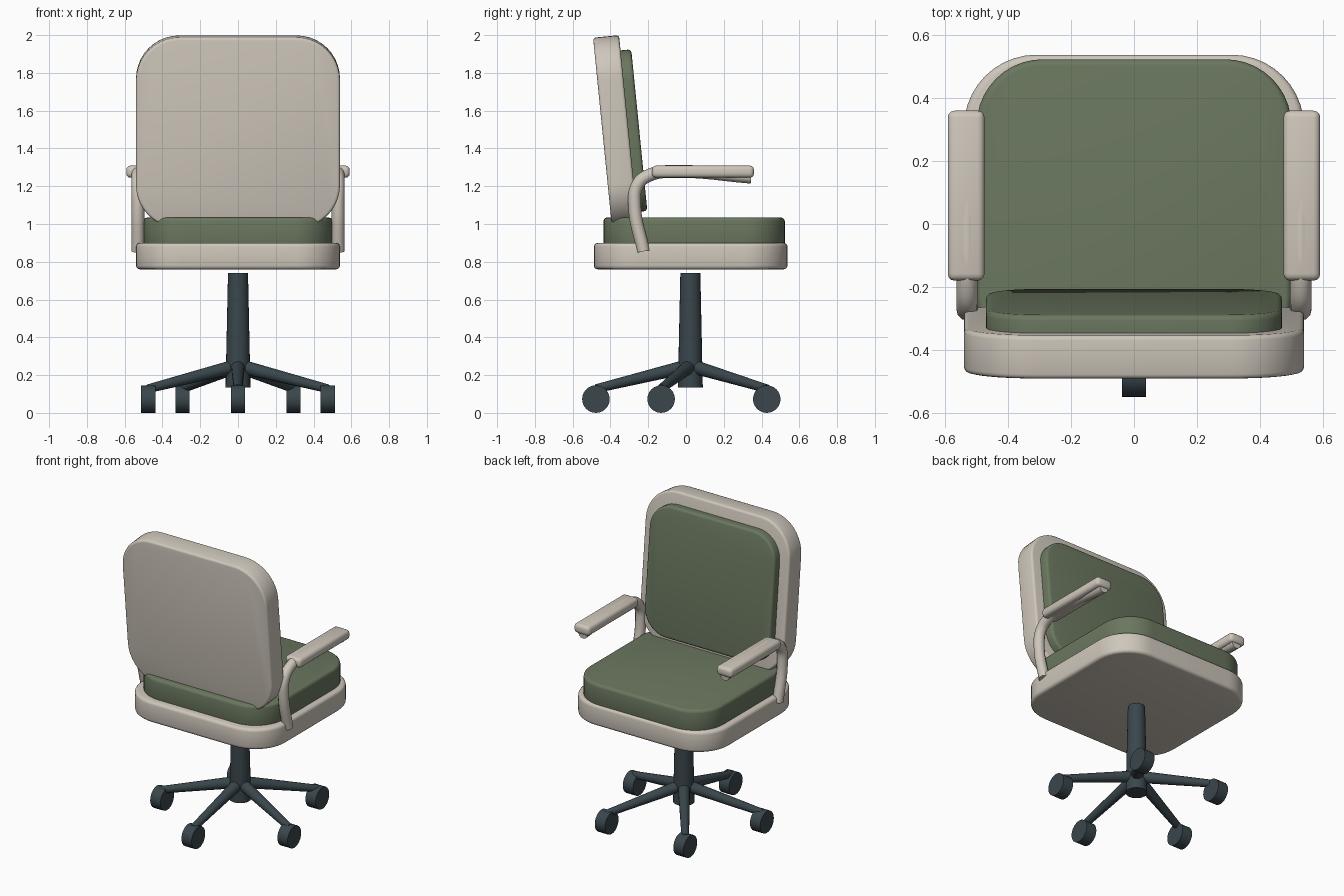
import bpy, bmesh, math
from mathutils import Vector

if "Cube" in bpy.data.objects:
    bpy.data.objects.remove(bpy.data.objects["Cube"])


def material(name, rgb):
    m = bpy.data.materials.new(name)
    m.diffuse_color = (*rgb, 1)
    m.use_nodes = True
    m.node_tree.nodes["Principled BSDF"].inputs["Base Color"].default_value = m.diffuse_color
    return m


CREAM = material("cream shell", (0.62, 0.57, 0.50))
GREEN = material("green fabric", (0.145, 0.185, 0.115))
DARK = material("dark metal", (0.042, 0.062, 0.072))


def finish(name, bm, mat, angle=35):
    bmesh.ops.recalc_face_normals(bm, faces=bm.faces)
    me = bpy.data.meshes.new(name)
    bm.to_mesh(me)
    bm.free()
    for p in me.polygons:
        p.use_smooth = True
    me.set_sharp_from_angle(angle=math.radians(angle))
    me.materials.append(mat)
    ob = bpy.data.objects.new(name, me)
    bpy.context.collection.objects.link(ob)
    return ob


def slab(name, mat, w, h, t, r, bevel, loc, tilt=0.0, steps=10):
    """Rounded rectangle w x h, thickness t, with softened rims."""
    bm = bmesh.new()
    pts = []
    for k, (sx, sy) in enumerate([(1, 1), (-1, 1), (-1, -1), (1, -1)]):
        for i in range(steps + 1):
            a = math.pi / 2 * (k + i / steps)
            pts.append((sx * (w / 2 - r) + r * math.cos(a),
                        sy * (h / 2 - r) + r * math.sin(a), -t / 2))
    face = bm.faces.new([bm.verts.new(p) for p in pts])
    ext = bmesh.ops.extrude_face_region(bm, geom=[face], use_keep_orig=True)
    bmesh.ops.translate(bm, vec=(0, 0, t), verts=[g for g in ext["geom"] if isinstance(g, bmesh.types.BMVert)])
    bm.normal_update()
    rims = [e for e in bm.edges if abs(e.verts[0].co.z - e.verts[1].co.z) < 1e-6]
    bmesh.ops.bevel(bm, geom=rims, offset=bevel, segments=3, profile=0.5, affect='EDGES')
    ob = finish(name, bm, mat)
    ob.location = loc
    ob.rotation_euler.x = tilt
    return ob


def rod(name, mat, a, b, r1, r2, sides=24):
    """Capped, tapered cylinder from a to b."""
    a, b = Vector(a), Vector(b)
    bm = bmesh.new()
    bmesh.ops.create_cone(bm, cap_ends=True, segments=sides, radius1=r1, radius2=r2, depth=(b - a).length)
    ob = finish(name, bm, mat)
    ob.location = (a + b) / 2
    ob.rotation_mode = 'QUATERNION'
    ob.rotation_quaternion = (b - a).to_track_quat('Z', 'Y')
    return ob


# Seat
slab("seat_base", CREAM, 1.08, 1.025, 0.14, 0.23, 0.02, (0, 0.025, 0.83))
slab("seat_cushion", GREEN, 1.0, 0.96, 0.155, 0.21, 0.02, (0, 0.043, 0.957))

# Backrest, leaning away from the seat
LEAN = math.radians(90 + 5.7)
slab("backrest_shell", CREAM, 1.08, 1.015, 0.138, 0.23, 0.015, (0, -0.373, 1.488), LEAN)
slab("backrest_cushion", GREEN, 0.94, 0.86, 0.12, 0.17, 0.018, (0, -0.307, 1.491), LEAN)

# Armrests: bent tube with a soft pad on top
TUBE = [(-0.225, 0.855), (-0.272, 1.10), (-0.255, 1.21), (-0.185, 1.262), (-0.06, 1.278), (0.345, 1.248)]
for side, s in (("left", -1), ("right", 1)):
    cu = bpy.data.curves.new("arm_tube_" + side, 'CURVE')
    cu.dimensions = '3D'
    cu.bevel_depth = 0.034
    cu.bevel_resolution = 4
    cu.use_fill_caps = True
    cu.resolution_u = 6
    sp = cu.splines.new('BEZIER')
    sp.bezier_points.add(len(TUBE) - 1)
    for bp, (y, z) in zip(sp.bezier_points, TUBE):
        bp.co = (s * 0.53, y, z)
        bp.handle_left_type = bp.handle_right_type = 'AUTO'
    cu.materials.append(CREAM)
    bpy.context.collection.objects.link(bpy.data.objects.new("arm_tube_" + side, cu))

    bm = bmesh.new()
    bmesh.ops.create_cube(bm, size=1)
    bmesh.ops.scale(bm, vec=(0.117, 0.54, 0.064), verts=bm.verts)
    bmesh.ops.bevel(bm, geom=bm.edges[:], offset=0.022, segments=3, profile=0.5, affect='EDGES')
    finish("arm_pad_" + side, bm, CREAM).location = (s * 0.533, 0.09, 1.277)

# Pedestal with five legs and wheels
CY = 0.023
rod("post", DARK, (0, CY, 0.135), (0, CY, 0.74), 0.066, 0.053)
for i in range(5):
    a = math.radians(-90 + 72 * i)
    x, y = 0.5 * math.cos(a), CY + 0.5 * math.sin(a)
    rod(f"leg_{i + 1}", DARK, (0, CY, 0.25), (x, y, 0.128), 0.038, 0.023, 16)
    rod(f"wheel_{i + 1}", DARK, (x - 0.038, y, 0.073), (x + 0.038, y, 0.073), 0.073, 0.073)
